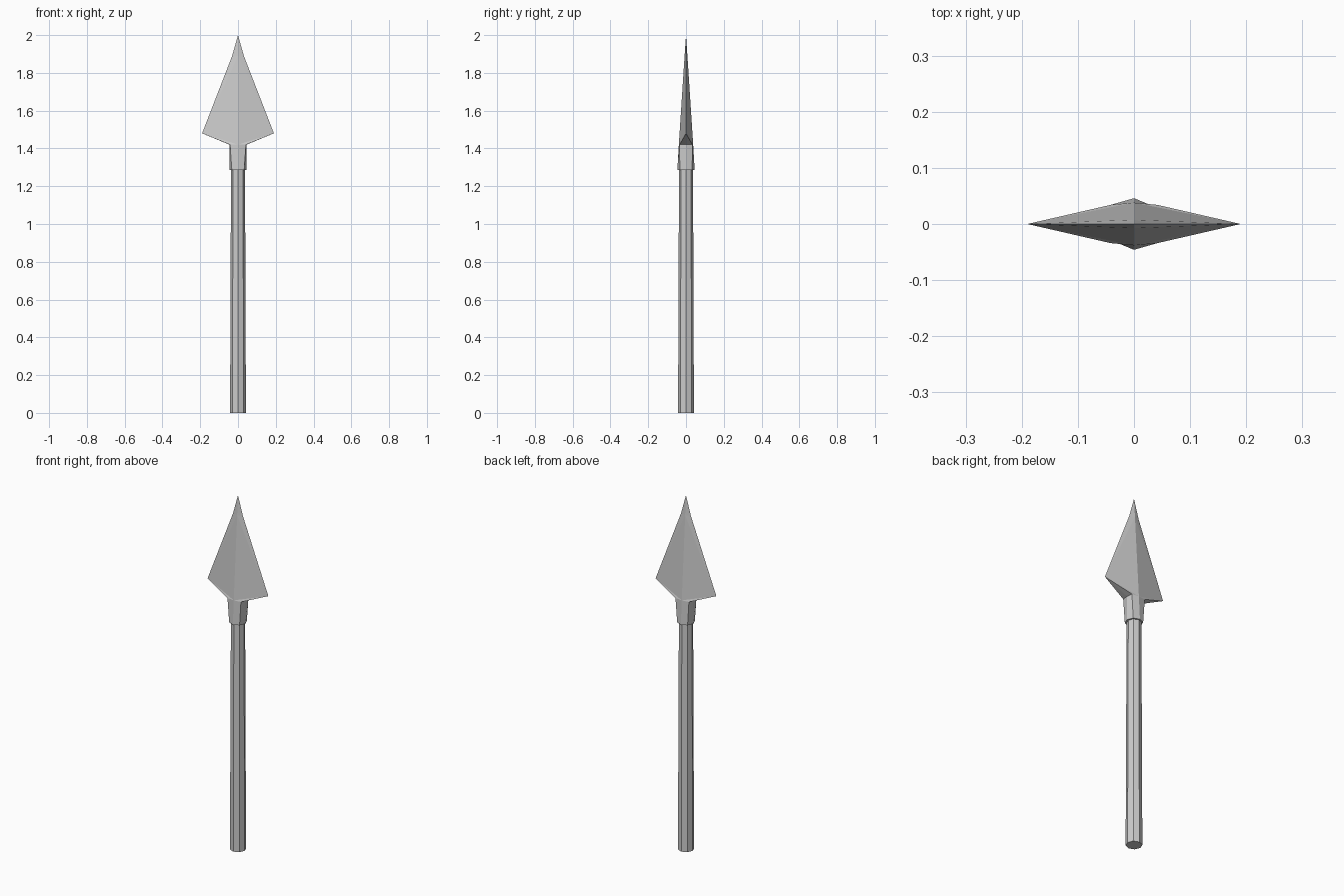
import bpy, bmesh, math

if "Cube" in bpy.data.objects:
    bpy.data.objects.remove(bpy.data.objects["Cube"])


def finish(name, bm):
    bmesh.ops.recalc_face_normals(bm, faces=bm.faces)
    mesh = bpy.data.meshes.new(name)
    bm.to_mesh(mesh)
    bm.free()
    obj = bpy.data.objects.new(name, mesh)
    bpy.context.collection.objects.link(obj)
    return obj


def octagon(r, z):
    return [(r * math.cos(i * math.pi / 4), r * math.sin(i * math.pi / 4), z) for i in range(8)]


def loft(bm, lower, upper):
    a = [bm.verts.new(p) for p in lower]
    b = [bm.verts.new(p) for p in upper]
    for i in range(8):
        j = (i + 1) % 8
        bm.faces.new((a[i], a[j], b[j], b[i]))
    return a, b


# Tapered eight-sided shaft
bm = bmesh.new()
bottom, top = loft(bm, octagon(0.042, 0), octagon(0.037, 1.32))
bm.faces.new(bottom)
bm.faces.new(top)
finish("shaft", bm)

# Spearhead: socket flowing into the blade
BASE_Z = 1.42
neck = [(0.045, 0, BASE_Z), (0.042, 0.034, BASE_Z), (0, 0.038, BASE_Z), (-0.042, 0.034, BASE_Z),
        (-0.045, 0, BASE_Z), (-0.042, -0.034, BASE_Z), (0, -0.038, BASE_Z), (0.042, -0.034, BASE_Z)]
bm = bmesh.new()
rim, n = loft(bm, octagon(0.046, 1.285), neck)
bm.faces.new(rim)

# Blade outline points on each side, and the central ridge front and back
tip = bm.verts.new((0, 0, 2.0))
barb = {s: bm.verts.new((s * 0.19, 0, 1.48)) for s in (1, -1)}
shoulder = {s: bm.verts.new((s * 0.031, 0, 1.89)) for s in (1, -1)}
ridge = {s: bm.verts.new((0, s * 0.0075, 1.89)) for s in (1, -1)}
corner = {(1, 1): n[1], (-1, 1): n[3], (-1, -1): n[5], (1, -1): n[7]}
side = {1: n[0], -1: n[4]}
middle = {1: n[2], -1: n[6]}
for (sx, sy), c in corner.items():
    bm.faces.new((barb[sx], side[sx], c))
    bm.faces.new((barb[sx], c, middle[sy]))
    bm.faces.new((barb[sx], middle[sy], ridge[sy]))
    bm.faces.new((barb[sx], ridge[sy], shoulder[sx]))
    bm.faces.new((shoulder[sx], ridge[sy], tip))
finish("spearhead", bm)
